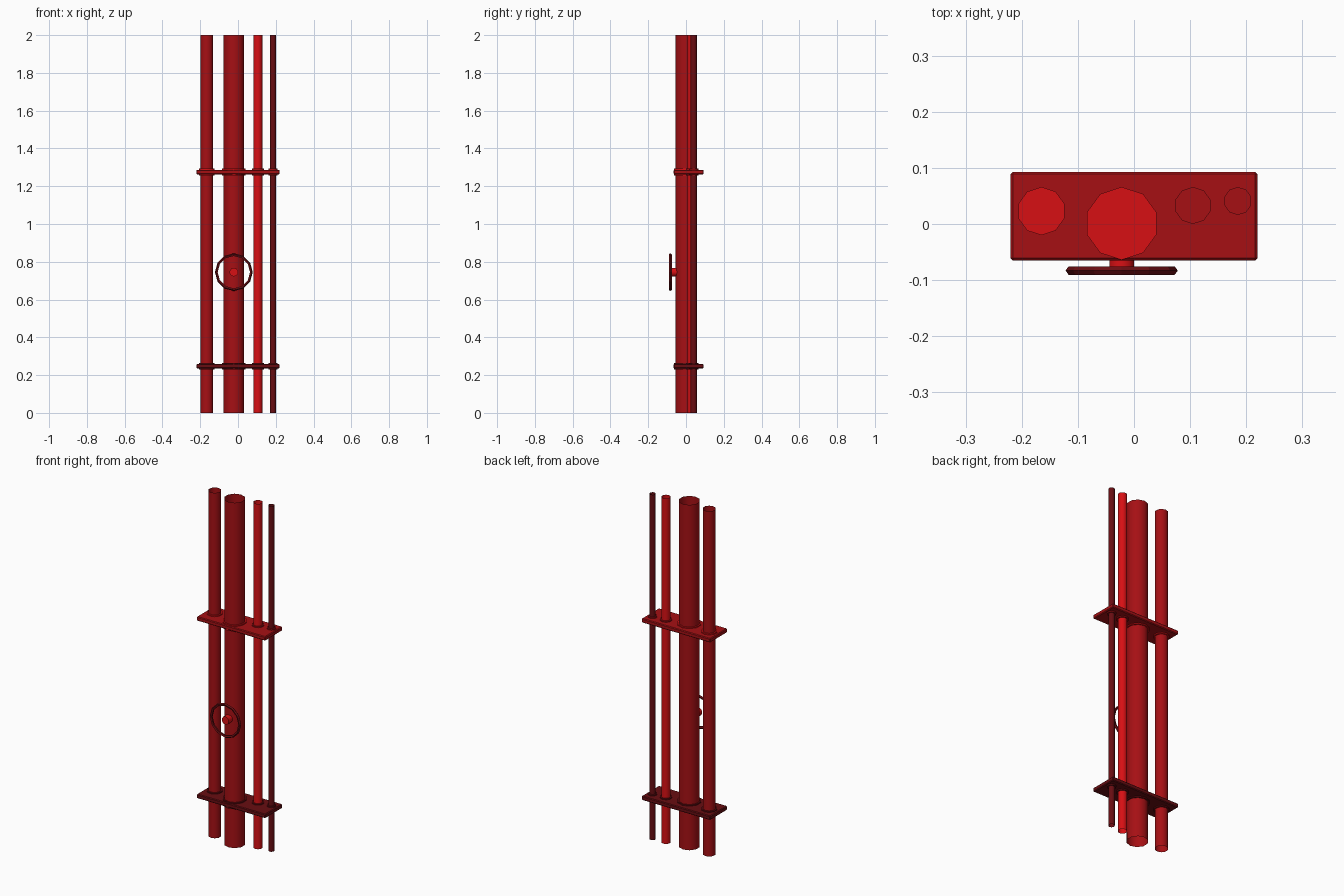
import bpy
import math

cube = bpy.data.objects.get("Cube")
if cube:
    bpy.data.objects.remove(cube, do_unlink=True)


def make_material(name, color):
    mat = bpy.data.materials.new(name)
    mat.use_nodes = True
    mat.diffuse_color = color
    mat.node_tree.nodes["Principled BSDF"].inputs["Base Color"].default_value = color
    return mat


bright = make_material("bright red", (0.68, 0.005, 0.007, 1))
middle = make_material("middle red", (0.38, 0.005, 0.007, 1))
dark = make_material("dark red", (0.14, 0.004, 0.006, 1))


def finish(name, mat, smooth=True):
    obj = bpy.context.object
    obj.name = name
    obj.data.materials.append(mat)
    if smooth:
        bpy.ops.object.shade_smooth_by_angle(angle=math.radians(40))
    return obj


def cylinder(name, mat, radius, height, center, fill="NGON", tilt=0.0, sides=10):
    bpy.ops.mesh.primitive_cylinder_add(
        vertices=sides, radius=radius, depth=height, location=center,
        end_fill_type=fill, rotation=(tilt, 0, 0))
    return finish(name, mat)


def plate(name, mat, z):
    bpy.ops.mesh.primitive_cube_add(size=1, location=(0, 0.014, z))
    obj = bpy.context.object
    obj.scale = (0.44, 0.158, 0.024)
    bpy.ops.object.transform_apply(location=False, rotation=False, scale=True)
    bevel = obj.modifiers.new("edge bevel", "BEVEL")
    bevel.width = 0.004
    bevel.segments = 1
    finish(name, mat, smooth=False)


# Two bracket plates
UPPER, LOWER = 1.275, 0.247
plate("upper_bracket", middle, UPPER)
plate("lower_bracket", dark, LOWER)

# Open pipes, lined up at the back, with solid collars at the brackets
BACK = 0.058
pipes = [
    ("medium", -0.165, 0.035, middle, bright),
    ("main", -0.022, 0.057, middle, bright),
    ("small", 0.105, 0.025, bright, middle),
    ("thin", 0.185, 0.017, dark, middle),
]
for label, x, radius, pipe_mat, collar_mat in pipes:
    y = BACK - radius
    cylinder(label + "_pipe", pipe_mat, radius, 2.0, (x, y, 1.0), fill="NOTHING")
    cylinder(label + "_upper_collar", collar_mat, radius + 0.008, 0.036, (x, y, UPPER))
    cylinder(label + "_lower_collar", dark, radius + 0.008, 0.036, (x, y, LOWER))

# Valve stem and hand wheel on the main pipe
WHEEL_X, WHEEL_Z = -0.022, 0.745
cylinder("valve_stem", bright, 0.023, 0.045, (WHEEL_X, -0.0625, WHEEL_Z),
         tilt=math.pi / 2)
bpy.ops.mesh.primitive_torus_add(
    major_segments=12, minor_segments=5, major_radius=0.092, minor_radius=0.008,
    location=(WHEEL_X, -0.083, WHEEL_Z), rotation=(math.pi / 2, 0, 0))
finish("hand_wheel", dark, smooth=False)
